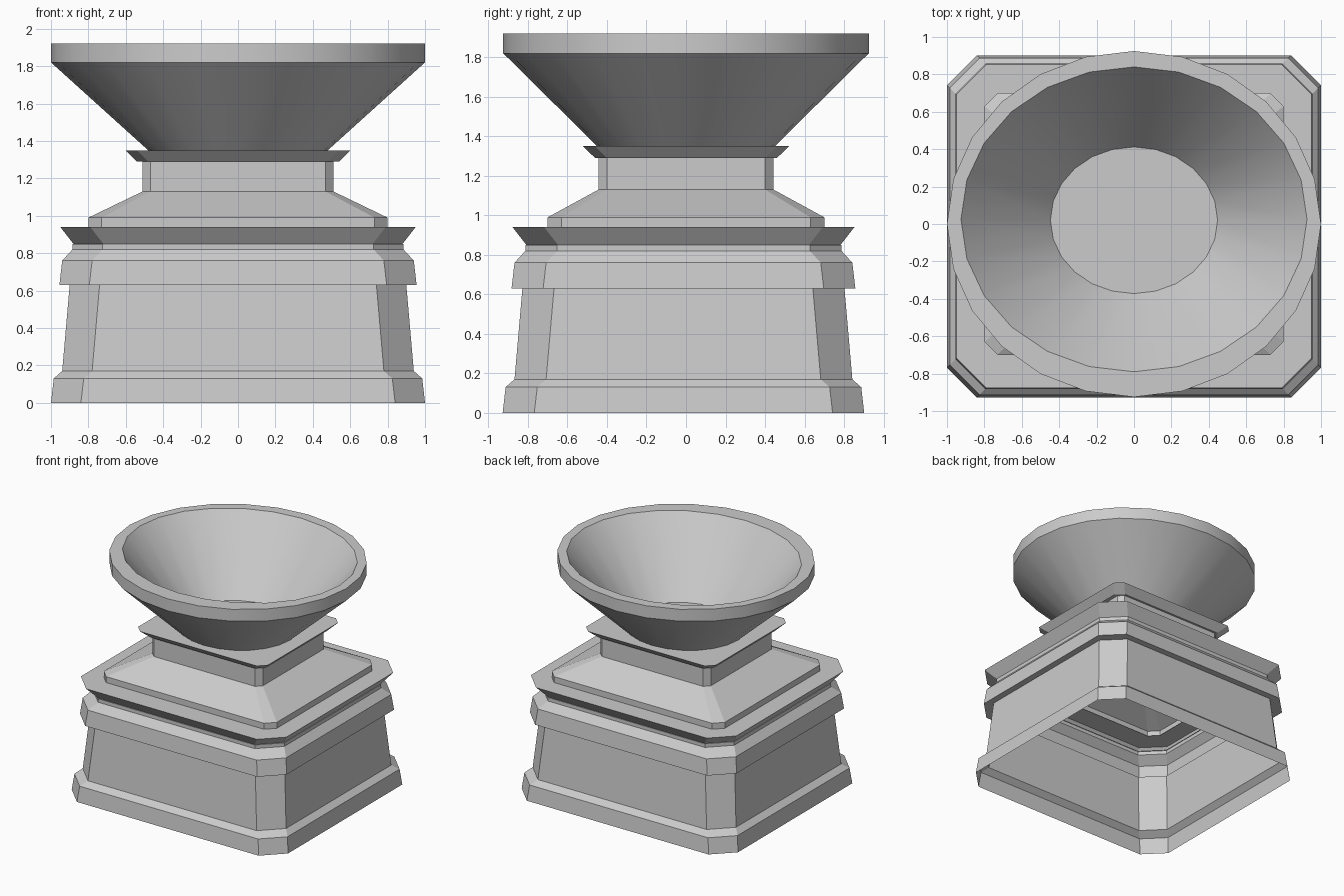
import bpy, bmesh, math

if "Cube" in bpy.data.objects:
    bpy.data.objects.remove(bpy.data.objects["Cube"])


def loft(name, rings, cap_top=False, smooth=False):
    """Skin a stack of equal-length point rings into one shell."""
    bm = bmesh.new()
    rows = [[bm.verts.new(p) for p in ring] for ring in rings]
    n = len(rows[0])
    for a, b in zip(rows, rows[1:]):
        for i in range(n):
            j = (i + 1) % n
            bm.faces.new((a[i], a[j], b[j], b[i]))
    if cap_top:
        bm.faces.new(rows[-1])
    me = bpy.data.meshes.new(name)
    bm.to_mesh(me)
    bm.free()
    ob = bpy.data.objects.new(name, me)
    bpy.context.collection.objects.link(ob)
    if smooth:
        bpy.ops.object.select_all(action='DESELECT')
        ob.select_set(True)
        bpy.context.view_layer.objects.active = ob
        bpy.ops.object.shade_smooth_by_angle(angle=math.radians(30))
    return ob


def octagon(z, hx, hy, c, cy=0.0):
    """Rectangle with chamfered corners."""
    return [(x, y + cy, z) for x, y in (
        (hx, -hy + c), (hx, hy - c), (hx - c, hy), (-hx + c, hy),
        (-hx, hy - c), (-hx, -hy + c), (-hx + c, -hy), (hx - c, -hy))]


def ellipse(z, rx, ry, cy=0.0, n=24):
    return [(rx * math.cos(2 * math.pi * i / n),
             cy + ry * math.sin(2 * math.pi * i / n), z) for i in range(n)]


# Hollow plinth, open underneath: foot moulding, tapered wall, collar, flared ledge
plinth = [(0, 1.0), (0.13, 0.985), (0.17, 0.94), (0.63, 0.90), (0.63, 0.955),
          (0.76, 0.94), (0.82, 0.885), (0.85, 0.885), (0.85, 0.88), (0.94, 0.95)]
rings = [octagon(z, h, h - 0.085, 0.16, -0.013) for z, h in plinth]
rings.append(octagon(0.94, 0.79, 0.69, 0.07))
loft("plinth", rings)

# Sloped shoulder and neck
loft("shoulder_and_neck", [
    octagon(0.94, 0.80, 0.70, 0.07), octagon(0.99, 0.80, 0.70, 0.07),
    octagon(1.13, 0.51, 0.443, 0.042), octagon(1.29, 0.51, 0.443, 0.042)])

# Flared cap under the bowl
loft("neck_cap", [
    octagon(1.29, 0.50, 0.435, 0.042), octagon(1.29, 0.54, 0.46, 0.06),
    octagon(1.35, 0.60, 0.522, 0.06)], cap_top=True)

# Wide oval bowl: outer cone, upright rim, inner cone, floor
loft("bowl", [
    ellipse(1.35, 0.48, 0.45), ellipse(1.82, 1.0, 0.925),
    ellipse(1.92, 1.0, 0.925), ellipse(1.92, 0.925, 0.815, 0.025),
    ellipse(1.355, 0.447, 0.392, 0.02)], cap_top=True, smooth=True)
